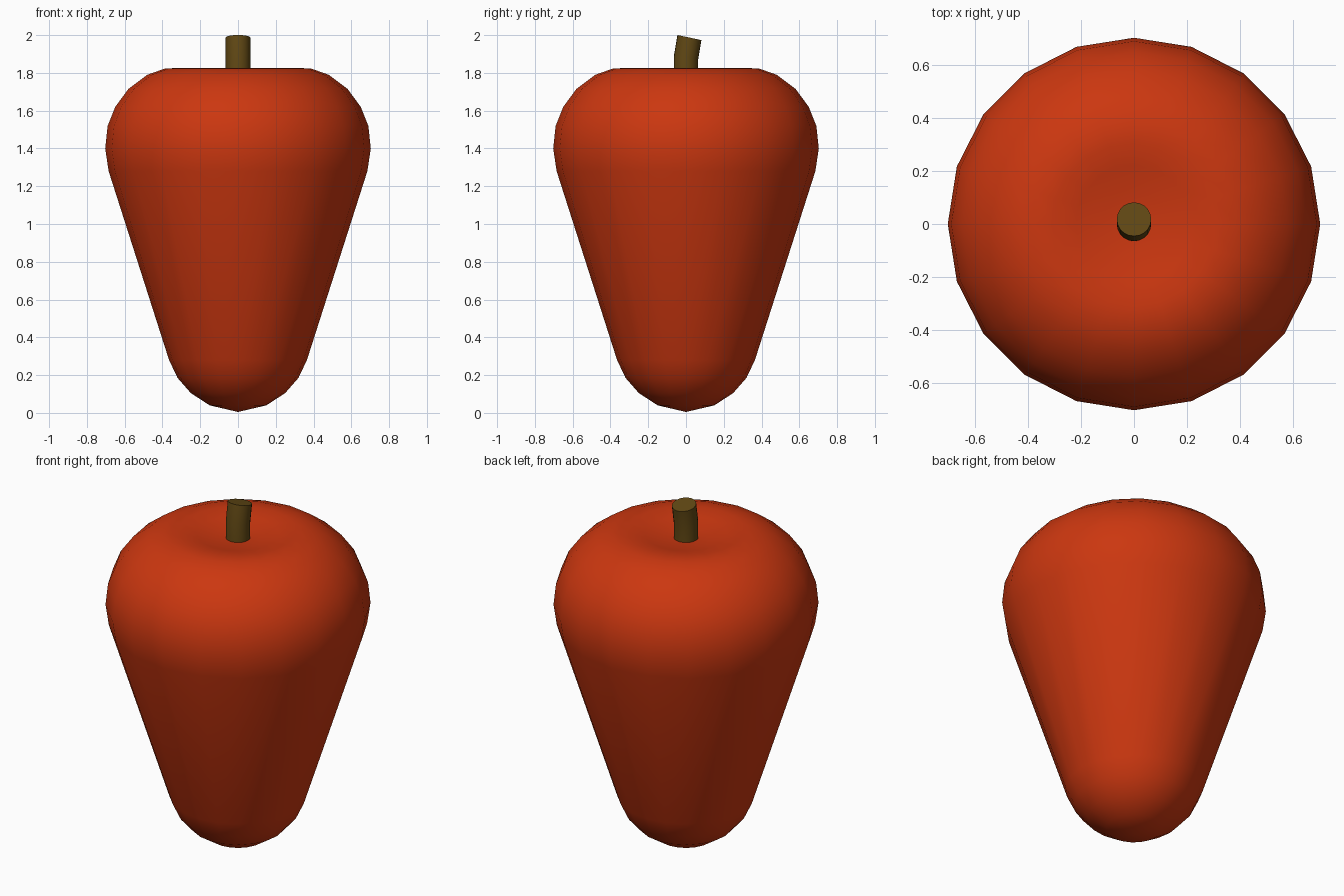
import bpy, math
from mathutils import Vector, Matrix

if "Cube" in bpy.data.objects:
    bpy.data.objects.remove(bpy.data.objects["Cube"])


def material(name, rgb):
    m = bpy.data.materials.new(name)
    m.diffuse_color = (*rgb, 1)
    m.use_nodes = True
    m.node_tree.nodes["Principled BSDF"].inputs["Base Color"].default_value = m.diffuse_color
    return m


def make(name, verts, faces, mat):
    me = bpy.data.meshes.new(name)
    me.from_pydata(verts, [], faces)
    me.materials.append(mat)
    ob = bpy.data.objects.new(name, me)
    bpy.context.collection.objects.link(ob)
    return ob


def skin(rings, n):
    """Quads between consecutive n-sided rings."""
    return [(r * n + i, r * n + (i + 1) % n, (r + 1) * n + (i + 1) % n, (r + 1) * n + i)
            for r in range(rings - 1) for i in range(n)]


def smooth(ob, deg):
    bpy.ops.object.select_all(action='DESELECT')
    bpy.context.view_layer.objects.active = ob
    ob.select_set(True)
    bpy.ops.object.shade_smooth_by_angle(angle=math.radians(deg))


# Body: 20-sided lathe from the bottom tip up to the shallow top dimple
N = 20
profile = [(0.15, 0.04), (0.25, 0.105), (0.32, 0.185), (0.365, 0.28),
           (0.685, 1.28), (0.703, 1.40), (0.69, 1.52), (0.65, 1.62), (0.58, 1.715),
           (0.48, 1.79), (0.39, 1.822), (0.31, 1.827), (0.22, 1.81), (0.12, 1.79)]
verts = [(r * math.cos(math.tau * i / N), r * math.sin(math.tau * i / N), z)
         for r, z in profile for i in range(N)]
faces = skin(len(profile), N)
bottom, top = len(verts), len(verts) + 1
verts += [(0, 0, 0.005), (0, 0, 1.785)]
last = (len(profile) - 1) * N
for i in range(N):
    j = (i + 1) % N
    faces += [(bottom, j, i), (top, last + i, last + j)]
body = make("pepper_body", verts, faces, material("red_skin", (0.6, 0.038, 0.005)))
smooth(body, 60)

# Stem: short bent cylinder leaning backwards at the top
S, R = 20, 0.065
verts = []
for y, z, tilt in [(0, 1.76, 0), (0, 1.88, 6), (0.018, 1.987, 12)]:
    rot = Matrix.Rotation(-math.radians(tilt), 3, 'X')
    for i in range(S):
        a = math.tau * i / S
        verts.append(Vector((0, y, z)) + rot @ Vector((R * math.cos(a), R * math.sin(a), 0)))
faces = skin(3, S) + [tuple(range(S))[::-1], tuple(range(2 * S, 3 * S))]
stem = make("stem", verts, faces, material("stem_brown", (0.12, 0.065, 0.007)))
smooth(stem, 40)
